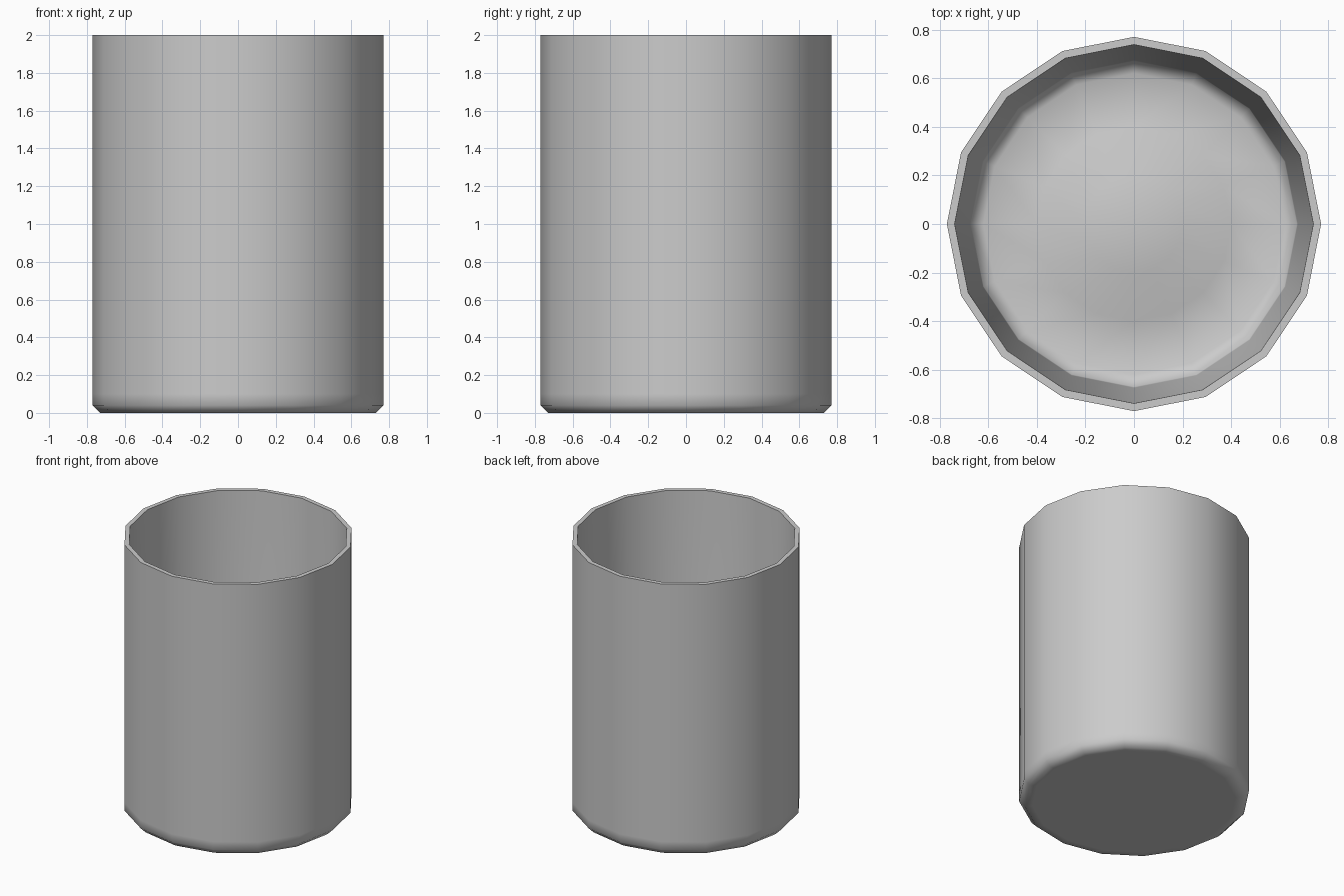
import bpy, bmesh
from math import cos, sin, tau

if "Cube" in bpy.data.objects:
    bpy.data.objects.remove(bpy.data.objects["Cube"])

SIDES = 16


def lathe(name, profile):
    """Revolve an (r, z) profile whose first and last points lie on the axis."""
    bm = bmesh.new()
    rings = []
    for r, z in profile:
        if r == 0:
            rings.append([bm.verts.new((0, 0, z))] * SIDES)
        else:
            rings.append([bm.verts.new((r * cos(tau * i / SIDES), r * sin(tau * i / SIDES), z))
                          for i in range(SIDES)])
    for a, b in zip(rings, rings[1:]):
        for i in range(SIDES):
            j = (i + 1) % SIDES
            quad = (a[i], a[j], b[j], b[i])
            bm.faces.new(list(dict.fromkeys(quad)))
    bmesh.ops.recalc_face_normals(bm, faces=bm.faces)
    mesh = bpy.data.meshes.new(name)
    bm.to_mesh(mesh)
    bm.free()
    obj = bpy.data.objects.new(name, mesh)
    bpy.context.collection.objects.link(obj)
    return obj


# Cup: flat base, chamfered foot, straight outside, tapered inside, domed floor
cup = lathe("cup", [
    (0, 0), (0.68, 0), (0.73, 0), (0.77, 0.04), (0.77, 0.10), (0.77, 2.0),
    (0.738, 2.0), (0.674, 0.12), (0.67, 0.07), (0.62, 0.04),
    (0.40, 0.08), (0.20, 0.13), (0, 0.15),
])

# Smooth walls with a crisp rim
bpy.context.view_layer.objects.active = cup
cup.select_set(True)
bpy.ops.object.shade_smooth_by_angle(angle=1.05)
